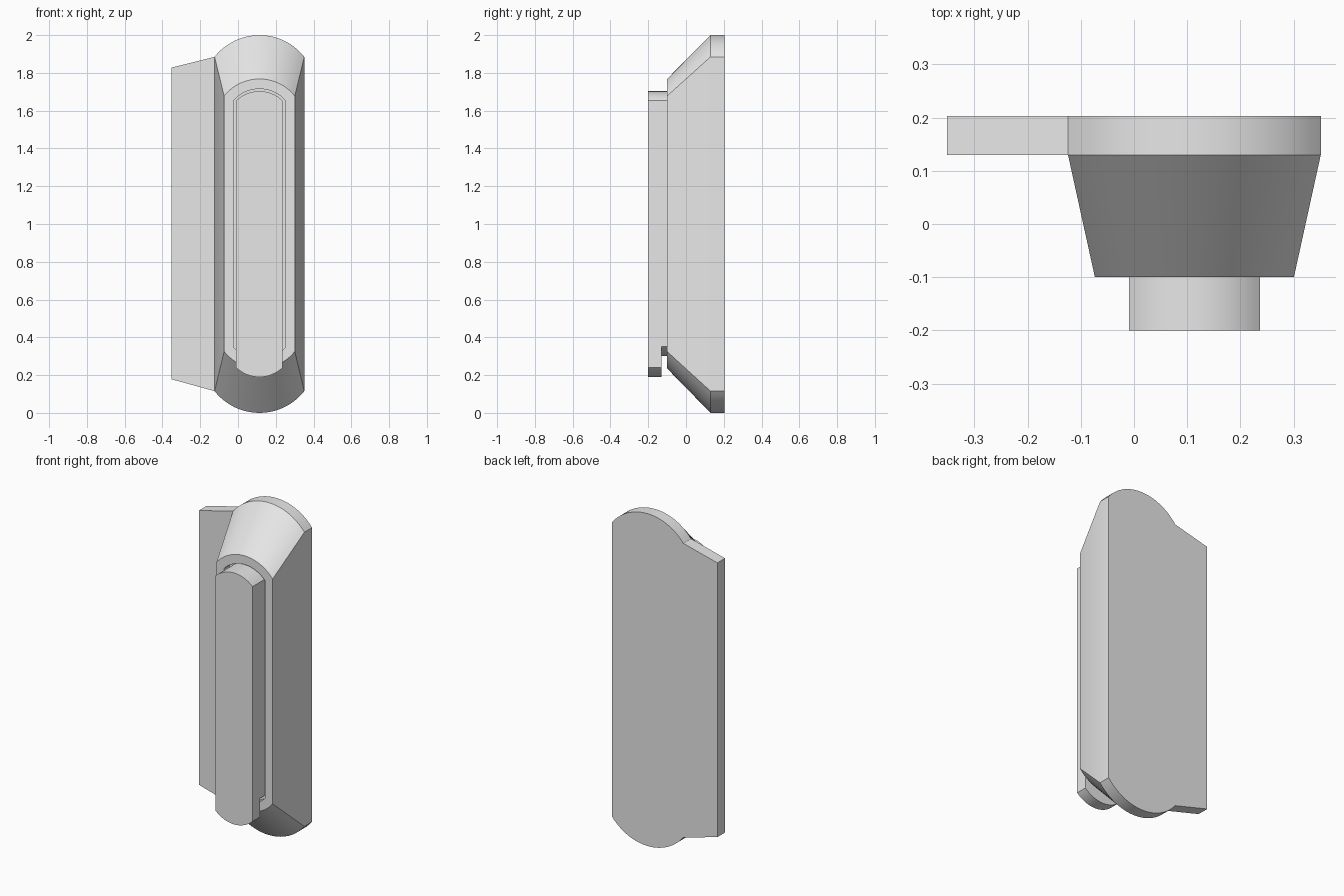
import bpy, bmesh, math

cube = bpy.data.objects.get("Cube")
if cube:
    bpy.data.objects.remove(cube, do_unlink=True)

CENTRE = 0.1135   # x of the handle's axis
SEGMENTS = 20     # steps in each rounded end

grey = bpy.data.materials.new("light_grey")
grey.use_nodes = True
colour = (0.8, 0.8, 0.8, 1)
grey.diffuse_color = colour
grey.node_tree.nodes["Principled BSDF"].inputs["Base Color"].default_value = colour


def arc(half, rise):
    """Shallow arc over a chord, from +half to -half, as (x, height) pairs."""
    radius = (half * half + rise * rise) / (2 * rise)
    sweep = math.asin(half / radius)
    angles = [sweep * (1 - 2 * i / SEGMENTS) for i in range(SEGMENTS + 1)]
    return [(radius * math.sin(a), radius * (math.cos(a) - 1) + rise) for a in angles]


def capsule(half, bottom, top, rise):
    """Upright outline with bowed ends."""
    curve = arc(half, rise)
    upper = [(CENTRE + x, top - rise + h) for x, h in curve]
    lower = [(CENTRE - x, bottom + rise - h) for x, h in curve]
    return upper + lower


def loft(name, sections):
    """Skin a list of (y, outline) sections and cap both ends."""
    bm = bmesh.new()
    rings = [[bm.verts.new((x, y, z)) for x, z in outline] for y, outline in sections]
    for a, b in zip(rings, rings[1:]):
        for i in range(len(a)):
            j = (i + 1) % len(a)
            bm.faces.new((a[i], a[j], b[j], b[i]))
    bm.faces.new(rings[0])
    bm.faces.new(rings[-1])
    bmesh.ops.recalc_face_normals(bm, faces=bm.faces)
    mesh = bpy.data.meshes.new(name)
    bm.to_mesh(mesh)
    bm.free()
    mesh.materials.append(grey)
    obj = bpy.data.objects.new(name, mesh)
    bpy.context.collection.objects.link(obj)
    bpy.ops.object.select_all(action='DESELECT')
    obj.select_set(True)
    bpy.context.view_layer.objects.active = obj
    bpy.ops.object.shade_smooth_by_angle(angle=math.radians(30))
    return obj


# Tapered housing with a shallow slot in its front face
base = capsule(0.2375, 0, 2, 0.115)
face = capsule(0.187, 0.235, 1.768, 0.09)
slot = capsule(0.136, 0.285, 1.715, 0.06)
loft("housing", [(0.203, base), (0.13, base), (-0.1, face), (-0.1, slot), (-0.05, slot)])

# Flat side flange, flush with the back
flange = [(-0.351, 0.178), (-0.124, 0.115), (-0.124, 1.885), (-0.351, 1.828)]
loft("side_flange", [(0.203, flange), (0.13, flange)])

# Grip and the shorter stem that seats it in the slot
grip = capsule(0.123, 0.19, 1.703, 0.05)
stem = capsule(0.123, 0.302, 1.703, 0.05)
loft("grip", [(-0.2, grip), (-0.13, grip)])
loft("grip_stem", [(-0.13, stem), (-0.05, stem)])
